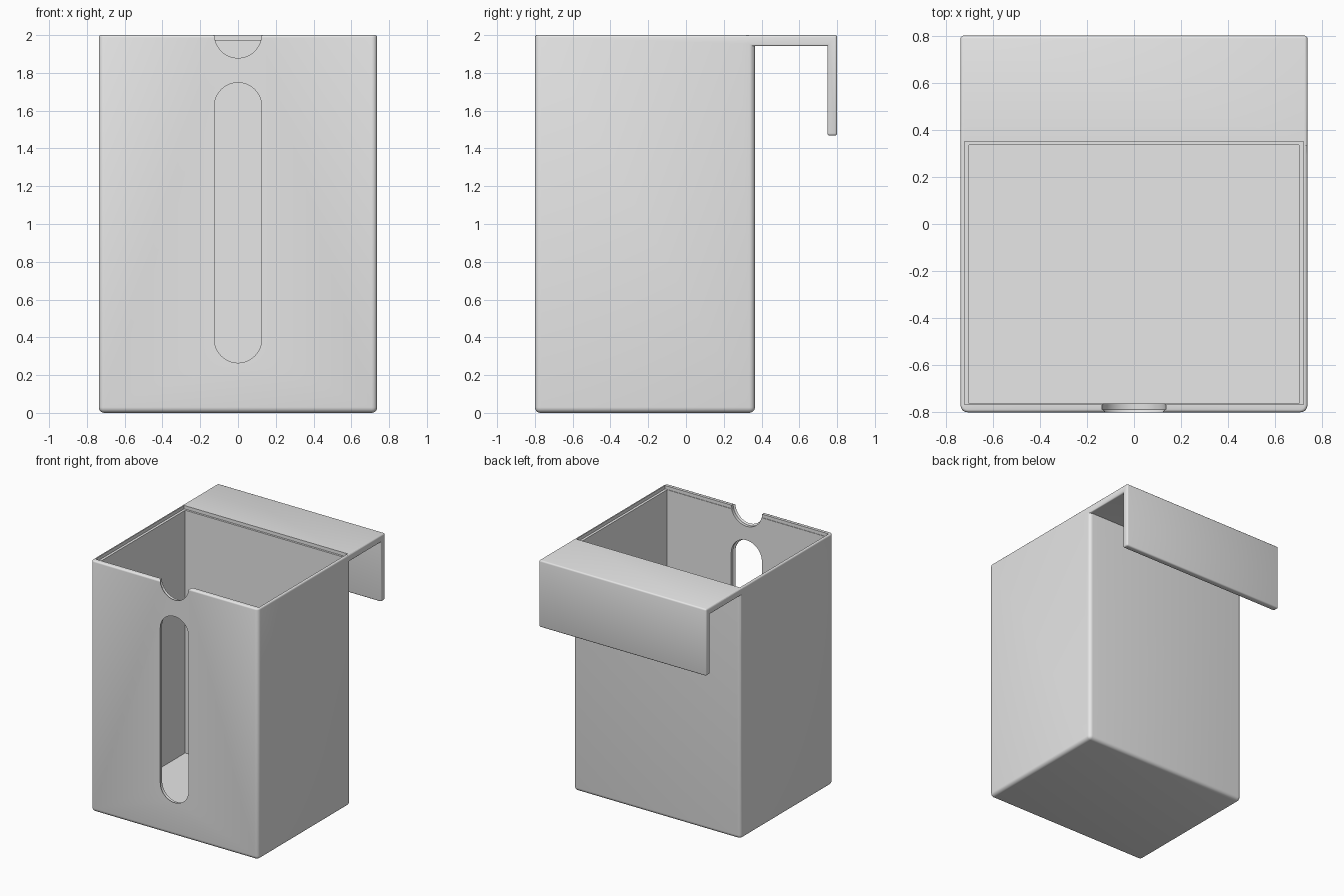
import bpy, bmesh, math

if "Cube" in bpy.data.objects:
    bpy.data.objects.remove(bpy.data.objects["Cube"])

grey = bpy.data.materials.new("light grey")
grey.diffuse_color = (0.8, 0.8, 0.8, 1)
grey.use_nodes = True
grey.node_tree.nodes["Principled BSDF"].inputs["Base Color"].default_value = grey.diffuse_color


def finish(name, bm):
    bmesh.ops.recalc_face_normals(bm, faces=bm.faces)
    mesh = bpy.data.meshes.new(name)
    bm.to_mesh(mesh)
    bm.free()
    mesh.materials.append(grey)
    ob = bpy.data.objects.new(name, mesh)
    bpy.context.collection.objects.link(ob)
    return ob


def block(name, lo, hi, radius=0, top_radius=None):
    """Box between two corners; edges rounded, optionally smaller on the top rim."""
    bm = bmesh.new()
    bmesh.ops.create_cube(bm, size=1)
    for v in bm.verts:
        v.co = [(a + b) / 2 + c * (b - a) for a, b, c in zip(lo, hi, v.co)]
    if radius:
        rim = [e for e in bm.edges if all(abs(v.co.z - hi[2]) < 1e-5 for v in e.verts)]
        rest = [e for e in bm.edges if e not in rim]
        if top_radius is None:
            rest, rim = rest + rim, []
        bmesh.ops.bevel(bm, geom=rest, offset=radius, segments=5, profile=0.5, affect='EDGES')
        if rim:
            rim = [e for e in bm.edges if all(abs(v.co.z - hi[2]) < 1e-5 for v in e.verts)]
            bmesh.ops.bevel(bm, geom=rim, offset=top_radius, segments=3, profile=0.5, affect='EDGES')
    return finish(name, bm)


def slot_cutter(name, z_low, z_high, r, y_out, y_in, flare=0.012):
    """Rounded slot through the front wall, with a rounded outer lip."""
    rings = [(y_out - 0.05, flare)]
    for i in range(5):
        a = math.pi / 2 * i / 4
        rings.append((y_out + flare * math.sin(a), flare * (1 - math.cos(a))))
    rings.append((y_in, 0))
    n = 24
    bm = bmesh.new()
    loops = []
    for y, grow in rings:
        loop = []
        for zc, start in ((z_high, 0), (z_low, math.pi)):
            for k in range(n + 1):
                a = start + math.pi * k / n
                loop.append(bm.verts.new(((r + grow) * math.cos(a), y, zc + (r + grow) * math.sin(a))))
        loops.append(loop)
    for l0, l1 in zip(loops, loops[1:]):
        for k in range(len(l0)):
            j = (k + 1) % len(l0)
            bm.faces.new((l0[k], l0[j], l1[j], l1[k]))
    bm.faces.new(loops[0])
    bm.faces.new(loops[-1])
    return finish(name, bm)


def combine(target, other, operation):
    mod = target.modifiers.new(operation, 'BOOLEAN')
    mod.operation, mod.object, mod.solver = operation, other, 'EXACT'
    bpy.context.view_layer.objects.active = target
    bpy.ops.object.modifier_apply(modifier=mod.name)
    bpy.data.objects.remove(other)


W = 0.737
# container body
bin_body = block("bin_body", (-W, -0.8, 0), (W, 0.365, 2), 0.03, 0.012)

# hanging hook: L-shaped profile swept across the width
bm = bmesh.new()
profile = [(0.295, 2), (0.8, 2), (0.8, 1.468), (0.748, 1.468), (0.748, 1.942), (0.295, 1.942)]
face = bm.faces.new([bm.verts.new((-W, y, z)) for y, z in profile])
swept = bmesh.ops.extrude_face_region(bm, geom=[face])["geom"]
bmesh.ops.translate(bm, vec=(2 * W, 0, 0), verts=[v for v in swept if isinstance(v, bmesh.types.BMVert)])
bmesh.ops.recalc_face_normals(bm, faces=bm.faces)
soft = [e for e in bm.edges if all(v.co.y > 0.7 for v in e.verts) or abs(e.verts[0].co.y - e.verts[1].co.y) > 0.2]
soft = [e for e in soft if not all(abs(v.co.y - 0.748) < 1e-4 and abs(v.co.z - 1.942) < 1e-4 for v in e.verts)]
bmesh.ops.bevel(bm, geom=soft, offset=0.012, segments=3, profile=0.5, affect='EDGES')
hook = finish("hook", bm)
combine(bin_body, hook, 'UNION')

# inner cavity, lid rebate, viewing slot and finger notch
combine(bin_body, block("cavity", (-0.70, -0.762, 0.04), (0.70, 0.335, 2.2)), 'DIFFERENCE')
combine(bin_body, block("lid_rebate", (-0.72, -0.766, 1.973), (0.72, 0.351, 2.2)), 'DIFFERENCE')
combine(bin_body, slot_cutter("viewing_slot", 0.39, 1.623, 0.125, -0.8, -0.6), 'DIFFERENCE')
combine(bin_body, slot_cutter("finger_notch", 2.004, 2.2, 0.125, -0.8, -0.6), 'DIFFERENCE')

# smooth rounded edges, crisp corners
bpy.ops.object.select_all(action='DESELECT')
bin_body.select_set(True)
bpy.context.view_layer.objects.active = bin_body
bpy.ops.object.shade_smooth_by_angle(angle=math.radians(32))
